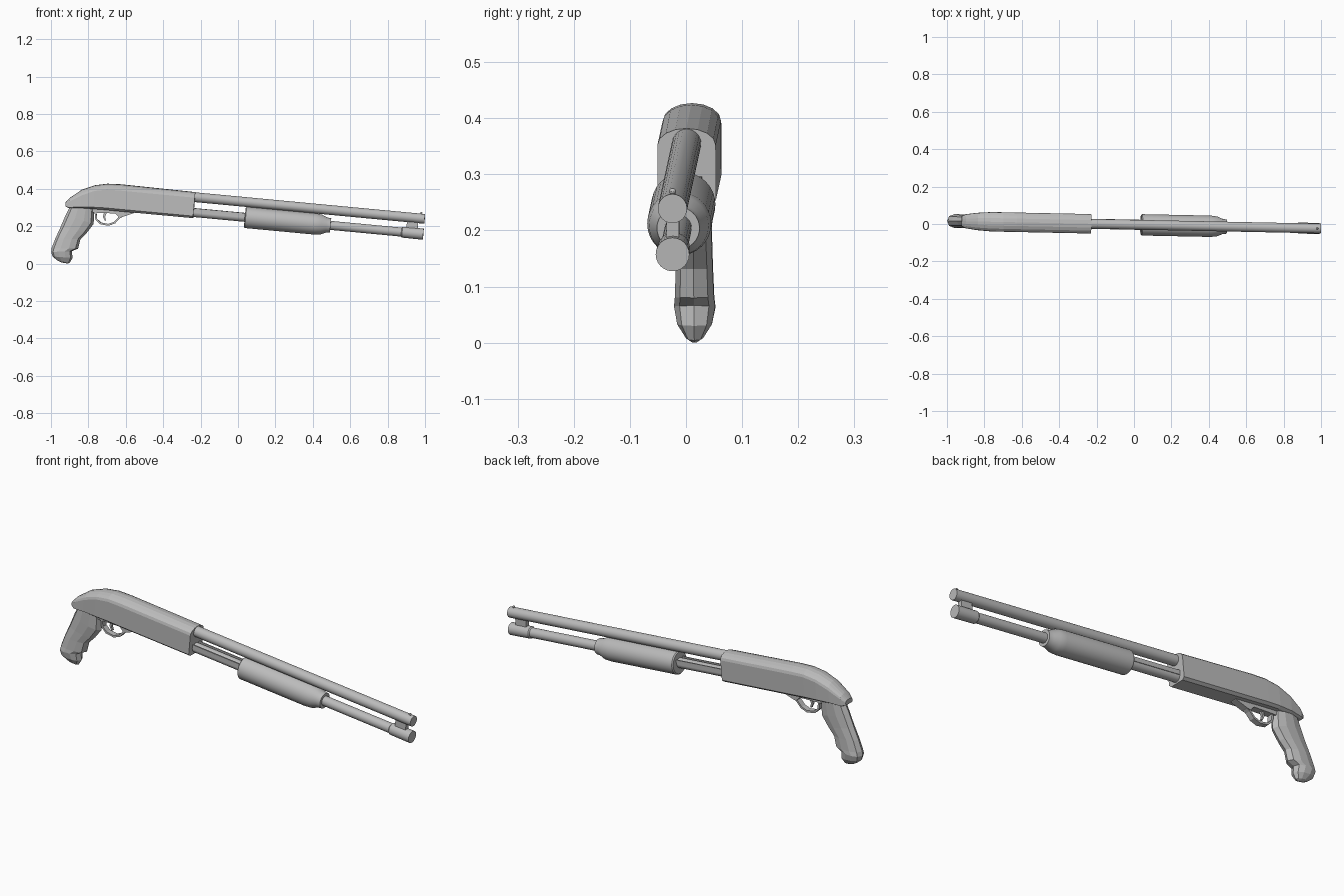
import bpy, bmesh, math
from mathutils import Matrix, Vector

cube = bpy.data.objects.get("Cube")
if cube:
    bpy.data.objects.remove(cube)

PITCH = 0.094
YAW = Matrix.Translation((0, -0.0037, 0)) @ Matrix.Rotation(-0.0205, 4, 'Z')
# Frame whose x axis runs along the centre of the barrel
AXIS = YAW @ Matrix.Translation((0, 0, 0.333)) @ Matrix.Rotation(PITCH, 4, 'Y')
TUBE = -0.082

grey = bpy.data.materials.new("plain_grey")
grey.use_nodes = True
COLOUR = (0.5, 0.5, 0.5, 1)
grey.diffuse_color = COLOUR
grey.node_tree.nodes["Principled BSDF"].inputs["Base Color"].default_value = COLOUR


def finish(name, bm, frame, smooth=False):
    bmesh.ops.recalc_face_normals(bm, faces=bm.faces)
    bm.transform(frame)
    mesh = bpy.data.meshes.new(name)
    bm.to_mesh(mesh)
    bm.free()
    mesh.materials.append(grey)
    obj = bpy.data.objects.new(name, mesh)
    bpy.context.collection.objects.link(obj)
    if smooth:
        bpy.ops.object.select_all(action='DESELECT')
        obj.select_set(True)
        bpy.context.view_layer.objects.active = obj
        bpy.ops.object.shade_smooth_by_angle(angle=math.radians(30))
    return obj


def loft(name, rings, frame, smooth=False):
    """Skin closed rings of points and cap both ends."""
    bm = bmesh.new()
    loops = [[bm.verts.new(p) for p in ring] for ring in rings]
    for a, b in zip(loops, loops[1:]):
        for i in range(len(a)):
            j = (i + 1) % len(a)
            bm.faces.new((a[i], a[j], b[j], b[i]))
    bm.faces.new(loops[0])
    bm.faces.new(loops[-1])
    return finish(name, bm, frame, smooth)


def lathe(name, profile, height, sides=24):
    """Turn (position, radius) pairs about a line parallel to the barrel."""
    turn = [2 * math.pi * i / sides for i in range(sides)]
    rings = [[(u, r * math.cos(t), height + r * math.sin(t)) for t in turn]
             for u, r in profile]
    return loft(name, rings, AXIS, True)


def plate(name, outline, half, frame=YAW):
    """Extrude an x-z outline sideways."""
    return loft(name, [[(x, y, z) for x, z in outline] for y in (-half, half)], frame)


def box(name, centre, size):
    bm = bmesh.new()
    bmesh.ops.create_cube(bm, size=1)
    bm.transform(Matrix.Translation(centre) @ Matrix.Diagonal((*size, 1)))
    return finish(name, bm, AXIS)


# Barrel, bead sight and magazine tube
lathe("barrel", [(-0.3, 0.026), (1.003, 0.026)], 0)
lathe("magazine_tube", [(-0.3, 0.024), (0.9, 0.024)], TUBE)
lathe("magazine_cap", [(0.885, 0.024), (0.89, 0.029), (1.003, 0.03)], TUBE)
box("barrel_clamp", (0.94, 0, -0.04), (0.06, 0.022, 0.05))
bm = bmesh.new()
bmesh.ops.create_uvsphere(bm, u_segments=10, v_segments=6, radius=0.006)
bm.transform(Matrix.Translation((0.982, 0, 0.029)))
finish("bead_sight", bm, AXIS, True)

# Sliding fore-end with its two action bars
lathe("fore_end", [(0.045, 0.026), (0.045, 0.052), (0.05, 0.057), (0.42, 0.057),
                   (0.455, 0.053), (0.482, 0.041), (0.505, 0.038), (0.505, 0.024)],
      TUBE, 32)
for side, word in ((-1, "right"), (1, "left")):
    box(word + "_action_bar", (-0.1, side * 0.024, TUBE + 0.012), (0.32, 0.006, 0.022))

# Receiver: x, top, shoulder, bottom, half width
rings = []
for x, top, mid, low, half in (
        (-0.23, 0.382, 0.352, 0.243, 0.052),
        (-0.63, 0.424, 0.390, 0.280, 0.052),
        (-0.70, 0.427, 0.395, 0.287, 0.052),
        (-0.767, 0.419, 0.388, 0.292, 0.051),
        (-0.837, 0.396, 0.364, 0.297, 0.046),
        (-0.90, 0.352, 0.332, 0.296, 0.037),
        (-0.922, 0.328, 0.318, 0.305, 0.026)):
    arch = [math.pi * i / 8 for i in range(9)]
    ring = [(half * math.cos(t), mid + (top - mid) * math.sin(t)) for t in arch]
    foot = low + 0.1 * (mid - low)
    ring += [(-half, foot), (-half * 0.75, low), (half * 0.75, low), (half, foot)]
    rings.append([(x + PITCH * (z - mid), y, z) for y, z in ring])
loft("receiver", rings, YAW)

# Pistol grip: rear x, rear z, front x, front z, half width
rings = []
for rx, rz, fx, fz, half in (
        (-0.895, 0.310, -0.767, 0.313, 0.034),
        (-0.922, 0.259, -0.772, 0.212, 0.034),
        (-0.949, 0.195, -0.808, 0.165, 0.033),
        (-0.976, 0.136, -0.842, 0.131, 0.034),
        (-0.997, 0.083, -0.855, 0.080, 0.036),
        (-0.999, 0.062, -0.888, 0.066, 0.038),
        (-0.992, 0.038, -0.885, 0.030, 0.032),
        (-0.965, 0.016, -0.900, 0.004, 0.016),
        (-0.945, 0.006, -0.910, 0.000, 0.006)):
    back, front = Vector((rx, 0, rz)), Vector((fx, 0, fz))
    rings.append([])
    for i in range(10):
        t = 2 * math.pi * i / 10
        wide = half * math.copysign(abs(math.sin(t)) ** 0.7, math.sin(t))
        rings[-1].append(back.lerp(front, 0.5 + 0.5 * math.cos(t)) + Vector((0, wide, 0)))
loft("pistol_grip", rings, YAW)

# Trigger guard: a bent strip under a base plate with a front wedge
path = [Vector(p) for p in ((-0.762, 0.278), (-0.758, 0.238), (-0.735, 0.215),
                            (-0.693, 0.207), (-0.66, 0.219), (-0.636, 0.245),
                            (-0.59, 0.272))]
rings = []
for i, p in enumerate(path):
    d = (path[min(i + 1, len(path) - 1)] - path[max(i - 1, 0)]).normalized()
    n = Vector((-d.y, d.x)) * 0.005
    rings.append([(p.x + s * n.x, y, p.y + s * n.y)
                  for s, y in ((-1, -0.014), (1, -0.014), (1, 0.014), (-1, 0.014))])
loft("trigger_guard", rings, YAW)
plate("guard_base", [(-0.78, 0.31), (-0.78, 0.272), (-0.655, 0.268), (-0.635, 0.246),
                     (-0.615, 0.25), (-0.555, 0.27), (-0.54, 0.285)], 0.018)
plate("trigger", [(-0.715, 0.28), (-0.722, 0.25), (-0.712, 0.228), (-0.706, 0.23),
                  (-0.711, 0.25), (-0.698, 0.28)], 0.006)
